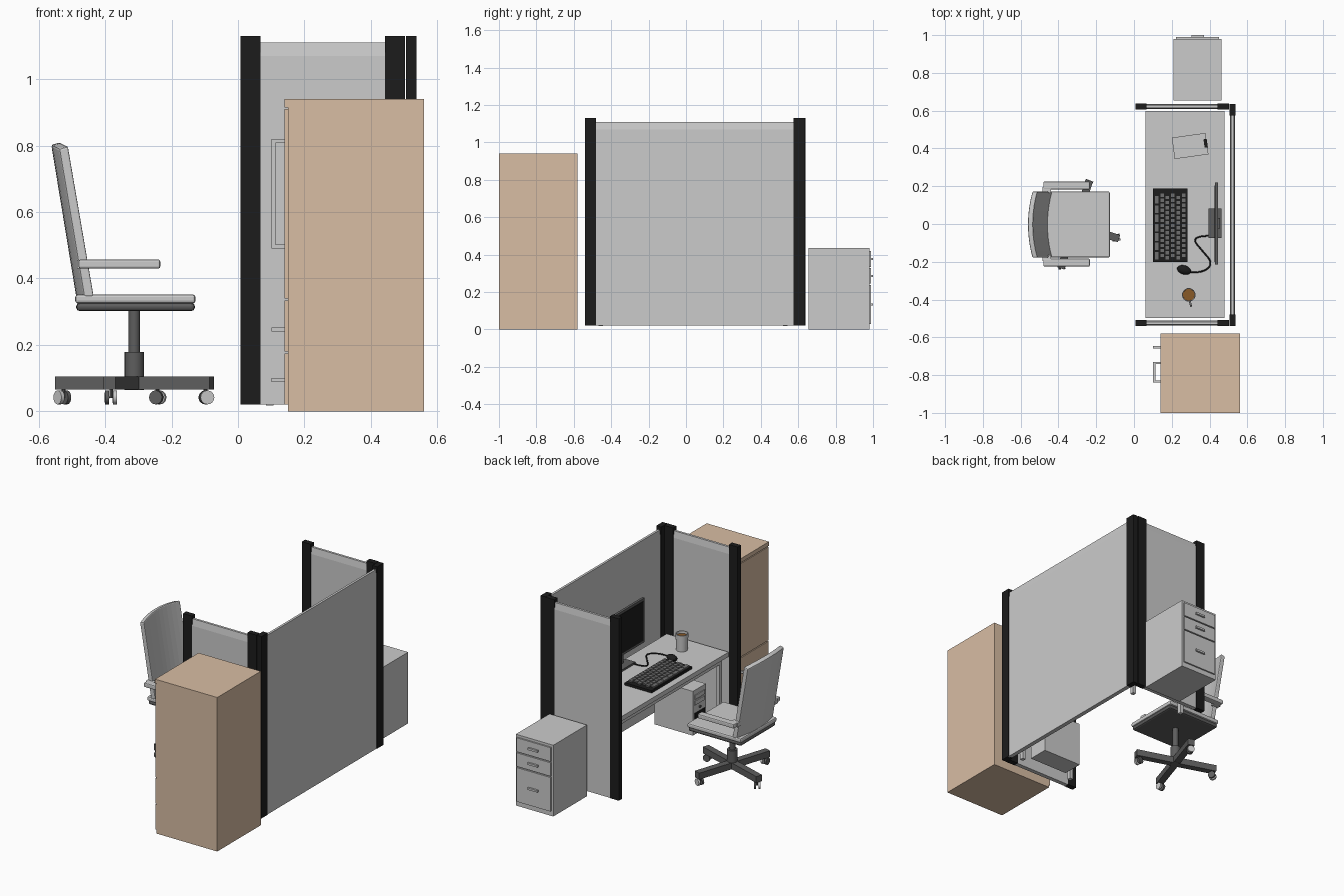
import bpy, bmesh, math
from mathutils import Vector, Matrix

if "Cube" in bpy.data.objects:
    bpy.data.objects.remove(bpy.data.objects["Cube"])


def mat(name, c):
    m = bpy.data.materials.new(name)
    m.diffuse_color = (*c, 1)
    m.use_nodes = True
    m.node_tree.nodes["Principled BSDF"].inputs["Base Color"].default_value = m.diffuse_color
    return m


BLACK = mat("black", (.012, .012, .012))
DARK = mat("dark_grey", (.11, .11, .11))
KEY = mat("key_grey", (.16, .16, .16))
WOOD = mat("brown", (.69, .51, .37))
COFFEE = mat("coffee", (.25, .1, .02))


def finish(name, bm, m=None, bevel=0, smooth=False):
    bmesh.ops.recalc_face_normals(bm, faces=bm.faces)
    me = bpy.data.meshes.new(name)
    bm.to_mesh(me)
    bm.free()
    o = bpy.data.objects.new(name, me)
    bpy.context.collection.objects.link(o)
    if m:
        me.materials.append(m)
    if bevel:
        b = o.modifiers.new("bevel", 'BEVEL')
        b.width, b.segments = bevel, 2
    if smooth:
        bpy.ops.object.select_all(action='DESELECT')
        o.select_set(True)
        bpy.context.view_layer.objects.active = o
        bpy.ops.object.shade_smooth_by_angle()
    return o


def add_box(bm, x, y, z):
    c = Vector((sum(x), sum(y), sum(z))) / 2
    s = (x[1] - x[0], y[1] - y[0], z[1] - z[0], 1)
    bmesh.ops.create_cube(bm, size=1, matrix=Matrix.Translation(c) @ Matrix.Diagonal(s))


def box(name, x, y, z, m=None, bevel=0):
    bm = bmesh.new()
    add_box(bm, x, y, z)
    return finish(name, bm, m, bevel)


def cyl(name, p, q, r, m=None, n=20, r2=None):
    p, q = Vector(p), Vector(q)
    bm = bmesh.new()
    rot = (q - p).to_track_quat('Z', 'Y').to_matrix().to_4x4()
    bmesh.ops.create_cone(bm, cap_ends=True, segments=n, radius1=r, radius2=r2 or r,
                          depth=(q - p).length, matrix=Matrix.Translation((p + q) / 2) @ rot)
    return finish(name, bm, m, smooth=True)


def tube(name, pts, r, m=None, kind='POLY'):
    cu = bpy.data.curves.new(name, 'CURVE')
    cu.dimensions, cu.bevel_depth, cu.bevel_resolution, cu.use_fill_caps = '3D', r, 2, True
    s = cu.splines.new(kind)
    s.points.add(len(pts) - 1)
    for a, p in zip(s.points, pts):
        a.co = (*p, 1)
    if kind == 'NURBS':
        s.use_endpoint_u, s.order_u = True, 3
    o = bpy.data.objects.new(name, cu)
    bpy.context.collection.objects.link(o)
    if m:
        cu.materials.append(m)
    return o


# Partition: chamfered panels between black posts
def panel(name, a, b, t):
    d = (Vector(b) - Vector(a)).normalized()
    n = Vector((-d.y, d.x)) * t / 2
    prof = [(-1, .02), (1, .02), (1, 1.07), (.55, 1.11), (-.55, 1.11), (-1, 1.07)]
    bm = bmesh.new()
    ends = [[bm.verts.new((e[0] + n.x * k, e[1] + n.y * k, z)) for k, z in prof] for e in (a, b)]
    bm.faces.new(ends[0])
    bm.faces.new(ends[1])
    for i in range(6):
        j = (i + 1) % 6
        bm.faces.new((ends[0][i], ends[0][j], ends[1][j], ends[1][i]))
    finish(name, bm)


panel("back_panel", (.521, -.49), (.521, .575), .026)
for y in (-.54, .575):
    box("back_panel_post", (.505, .537), (y, y + .06), (.02, 1.13), BLACK)
for y in (-.525, .622):
    panel("side_panel", (.06, y), (.45, y), .026)
    for x in (.007, .443):
        box("side_panel_post", (x, x + .06), (y - .016, y + .016), (.02, 1.13), BLACK)

# Desk
box("desk_top", (.06, .478), (-.497, .597), (.452, .48))
for x in (.085, .44):
    box("desk_rail", (x, x + .02), (-.46, .55), (.415, .452))
    for y in (-.455, .53):
        box("desk_leg", (x, x + .022), (y - .012, y + .012), (.018, .452))

# Wardrobe with door, drawers and handles on the -x side
box("wardrobe", (.15, .56), (-1, -.58), (0, .94), WOOD)
box("wardrobe_top", (.14, .15), (-1, -.58), (.915, .94), WOOD)
for z in ((.34, .91), (.18, .334), (.02, .174)):
    box("wardrobe_front", (.14, .151), (-.995, -.585), z, WOOD)


def bar_handle(name, pts):
    bm = bmesh.new()
    for p, q in zip(pts, pts[1:]):
        r = [(min(a, b) - .006, max(a, b) + .006) for a, b in zip(p, q)]
        add_box(bm, *r)
    finish(name, bm)


bar_handle("door_handle", [(.14, -.652, .496), (.107, -.652, .496), (.107, -.652, .814), (.14, -.652, .814)])
for z in (.247, .095):
    bar_handle("drawer_handle", [(.14, -.736, z), (.107, -.736, z), (.107, -.834, z), (.14, -.834, z)])

# Drawer cabinet facing +y
box("cabinet", (.21, .463), (.655, .98), (0, .435))
for z0, z1 in ((.335, .42), (.245, .328), (.03, .238)):
    box("cabinet_drawer", (.222, .451), (.97, .989), (z0, z1))
    zc = (z0 + z1) / 2
    box("cabinet_handle", (.305, .37), (.985, 1), (zc - .006, zc + .006))

# Computer tower under the desk
box("tower", (.16, .42), (-.42, -.295), (.02, .29))
box("tower_vent", (.155, .165), (-.405, -.31), (.05, .15), BLACK)
for z in (.2, .235):
    box("tower_drive", (.155, .165), (-.405, -.31), (z, z + .025))
cyl("tower_button", (.153, -.36, .175), (.165, -.36, .175), .008, DARK)

# Monitor
box("monitor_base", (.395, .463), (-.075, .083), (.48, .492), DARK)
box("monitor_neck", (.44, .455), (-.025, .033), (.49, .65), DARK)
box("monitor_frame", (.43, .445), (-.215, .22), (.55, .82), DARK)
box("monitor_screen", (.427, .432), (-.2, .205), (.565, .805), BLACK)

# Keyboard: one mesh of keys in six rows
box("keyboard_body", (.1, .283), (-.2, .188), (.48, .495), BLACK)
bm = bmesh.new()
for r in range(6):
    x = .108 + r * .0285
    n = 13 if r else 7
    w = .345 / n
    for k in range(n):
        y = -.19 + k * w + (r % 2) * .012
        add_box(bm, (x, x + .024), (y, y + w - .004), (.494, .504))
finish("keyboard_keys", bm, KEY)

# Mouse and cord
bm = bmesh.new()
bmesh.ops.create_uvsphere(bm, u_segments=16, v_segments=8, radius=1,
                          matrix=Matrix.Translation((.265, -.243, .488)) @ Matrix.Rotation(-.3, 4, 'Z')
                          @ Matrix.Diagonal((.038, .024, .018, 1)))
for v in bm.verts:
    v.co.z = max(v.co.z, .48)
finish("mouse", bm, BLACK, smooth=True)
tube("mouse_cord", [(x, y, .484) for x, y in ((.295, -.255), (.36, -.26), (.42, -.21), (.36, -.14),
     (.31, -.08), (.37, -.06), (.42, -.065))], .004, BLACK, 'NURBS')

# Cup with coffee
bm = bmesh.new()
vs = [bm.verts.new((.29 + r, -.375, z)) for r, z in
      ((0, .48), (.032, .48), (.036, .58), (.031, .58), (.029, .488), (0, .488))]
es = [bm.edges.new(p) for p in zip(vs, vs[1:])]
bmesh.ops.spin(bm, geom=vs + es, cent=(.29, -.375, 0), axis=(0, 0, 1), angle=math.tau, steps=24)
bmesh.ops.remove_doubles(bm, verts=bm.verts, dist=.0005)
finish("cup", bm, smooth=True)
cyl("coffee", (.29, -.375, .487), (.29, -.375, .565), .028, COFFEE, r2=.031)
tube("cup_handle", [(.295, -.407, .56), (.302, -.435, .555), (.302, -.435, .51), (.295, -.405, .505)],
     .005, None, 'NURBS')

# Notepad tray with a dark clip, slightly turned
spin = Matrix.Translation((.297, .413, 0)) @ Matrix.Rotation(math.radians(8), 4, 'Z')
for name, x, y, z, m in (("notepad", (-.09, .09), (-.057, .057), (.48, .488), None),
                         ("notepad_page", (-.08, .08), (-.05, .05), (.486, .493), None),
                         ("notepad_clip", (.075, .092), (-.02, .025), (.486, .5), BLACK)):
    box(name, x, y, z, m).matrix_world = spin

# Chair seat, curved backrest and arms
box("seat_cushion", (-.49, -.128), (-.178, .172), (.325, .352), None, .008)
box("seat_pan", (-.487, -.13), (-.172, .166), (.302, .327), DARK, .01)
bm = bmesh.new()
N = 10
rows = []
for i in range(N + 1):
    k = 2 * i / N - 1
    x, y, top = .024 * k * k, -.003 + .175 * k, .81 - .012 * k * k
    rows.append([bm.verts.new((x + a, y, z)) for a, z in
                 ((-.487, .345), (-.562, top - .008), (-.535, top), (-.457, .345))])
for a, b in zip(rows, rows[1:]):
    for i in range(4):
        j = (i + 1) % 4
        bm.faces.new((a[i], a[j], b[j], b[i]))
bm.faces.new(rows[0])
bm.faces.new(rows[-1])
finish("backrest", bm, None, .006)
for s in (-1, 1):
    y = sorted((s * .183, s * .225))
    box("armrest", (-.48, -.234), y, (.43, .457), None, .006)
    box("arm_bracket", (-.485, -.44), sorted((s * .165, s * .195)), (.43, .455), None)

# Chair column and four-armed base with twin casters
C = Vector((-.312, -.002, 0))
cyl("column_upper", C + Vector((0, 0, .17)), C + Vector((0, 0, .305)), .017, DARK)
cyl("column_lower", C + Vector((0, 0, .065)), C + Vector((0, 0, .178)), .029, DARK)
for k in range(4):
    turn = Matrix.Translation(C) @ Matrix.Rotation(math.radians(-18 + 90 * k), 4, 'Z')
    box("base_leg", (0, .245), (-.02, .02), (.066, .105), DARK).matrix_world = turn
    cyl("caster_stem", (.225, 0, .04), (.225, 0, .07), .006, DARK, 10).matrix_world = turn
    swivel = turn @ Matrix.Translation((.228, 0, 0)) @ Matrix.Rotation(.5 + k, 4, 'Z')
    for a in (-.018, .006):
        cyl("caster_wheel", (0, a, .042), (0, a + .012, .042), .021, None if a < 0 else DARK, 16).matrix_world = swivel
